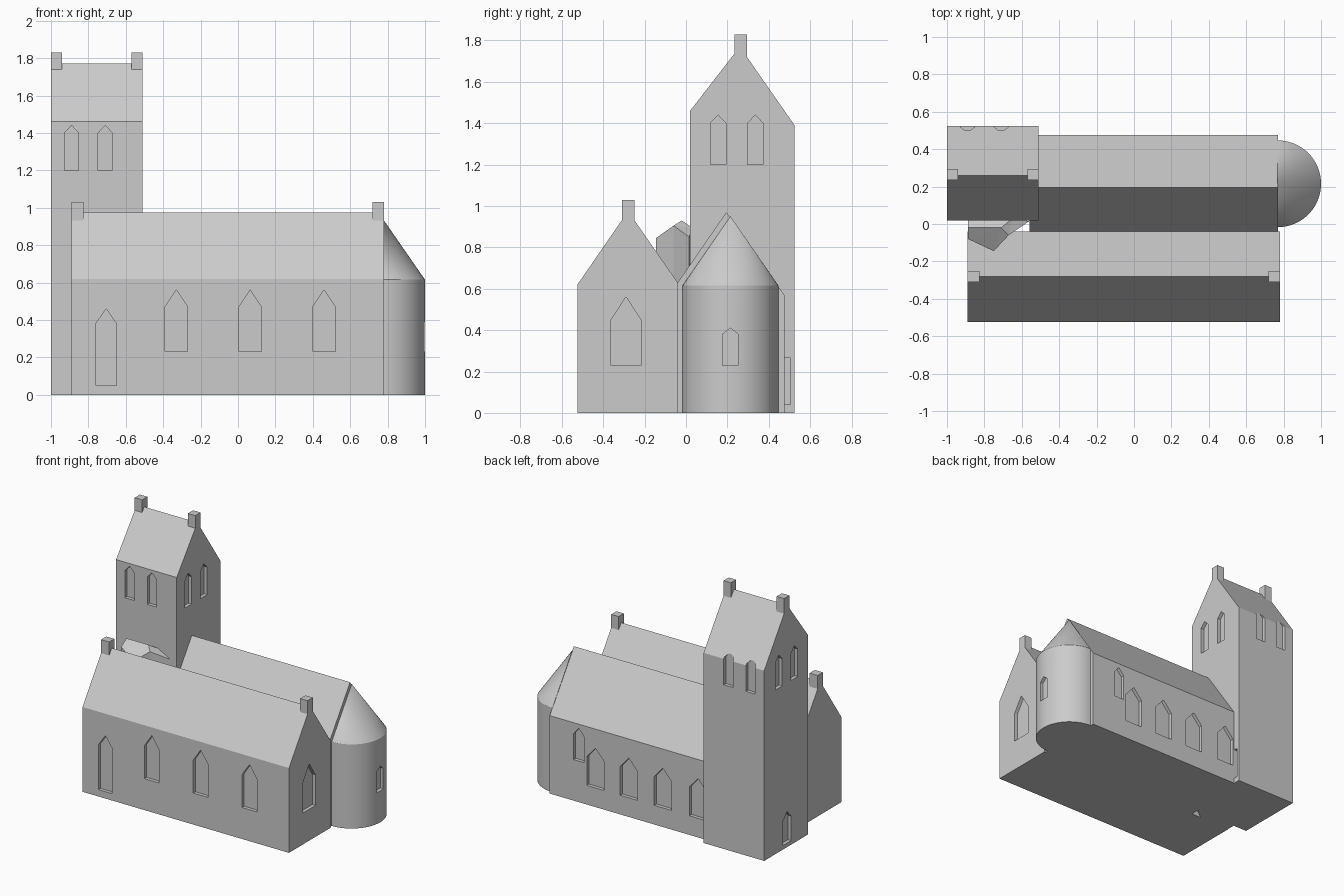
import bpy, bmesh, math
from mathutils import Vector

if "Cube" in bpy.data.objects:
    bpy.data.objects.remove(bpy.data.objects["Cube"])

stone = bpy.data.materials.new("grey stone")
stone.diffuse_color = (0.6, 0.6, 0.6, 1)
stone.use_nodes = True
stone.node_tree.nodes["Principled BSDF"].inputs["Base Color"].default_value = stone.diffuse_color


def finish(name, bm):
    bmesh.ops.recalc_face_normals(bm, faces=bm.faces)
    mesh = bpy.data.meshes.new(name)
    bm.to_mesh(mesh)
    bm.free()
    mesh.materials.append(stone)
    ob = bpy.data.objects.new(name, mesh)
    bpy.context.collection.objects.link(ob)
    return ob


def prism(bm, points, offset):
    """Solid made by sweeping a closed outline along offset."""
    a = [bm.verts.new(p) for p in points]
    b = [bm.verts.new(Vector(p) + Vector(offset)) for p in points]
    bm.faces.new(a)
    bm.faces.new(b[::-1])
    for i in range(len(a)):
        j = (i + 1) % len(a)
        bm.faces.new((a[i], b[i], b[j], a[j]))


def gabled(name, x0, x1, profile):
    bm = bmesh.new()
    prism(bm, [(x0, y, z) for y, z in profile], (x1 - x0, 0, 0))
    return finish(name, bm)


def box(name, x0, x1, y0, y1, z0, z1):
    bm = bmesh.new()
    prism(bm, [(x0, y0, z0), (x1, y0, z0), (x1, y1, z0), (x0, y1, z0)], (0, 0, z1 - z0))
    return finish(name, bm)


def cut_windows(ob, windows, depth=0.025):
    """Pointed recesses: (side, wall position, centre, width, sill, spring, top)."""
    bm = bmesh.new()
    for side, wall, c, w, z0, zs, z1 in windows:
        out = 1 if side in "NE" else -1
        start, run = wall - out * depth, out * (depth + 0.05)
        h = w / 2
        outline = [(c - h, z0), (c + h, z0), (c + h, zs), (c, z1), (c - h, zs)]
        if side in "NS":
            prism(bm, [(u, start, z) for u, z in outline], (0, run, 0))
        else:
            prism(bm, [(start, u, z) for u, z in outline], (run, 0, 0))
    cutter = finish("window_cutter", bm)
    cutter.hide_render = True
    mod = ob.modifiers.new("windows", 'BOOLEAN')
    mod.operation, mod.solver, mod.object = 'DIFFERENCE', 'EXACT', cutter
    bpy.context.view_layer.update()
    done = bpy.data.meshes.new_from_object(
        ob.evaluated_get(bpy.context.evaluated_depsgraph_get()))
    ob.modifiers.clear()
    ob.data = done
    bpy.data.objects.remove(cutter)


# South nave with door and windows
south = gabled("south_nave", -0.89, 0.78,
               [(-0.525, 0), (-0.04, 0), (-0.04, 0.63), (-0.28, 0.975), (-0.525, 0.62)])
cut_windows(south, [("S", -0.525, -0.705, 0.11, 0.05, 0.38, 0.46),
                    ("E", 0.78, -0.29, 0.145, 0.23, 0.45, 0.56)]
            + [("S", -0.525, x, 0.12, 0.23, 0.47, 0.56) for x in (-0.33, 0.065, 0.46)])

# North nave
north = gabled("north_nave", -0.56, 0.77,
               [(-0.04, 0), (0.475, 0), (0.475, 0.57), (0.195, 0.97), (-0.04, 0.63)])
cut_windows(north, [("N", 0.475, 0.535, 0.085, 0.30, 0.49, 0.54)]
            + [("N", 0.475, x, 0.14, 0.14, 0.35, 0.43) for x in (0.40, 0.13, -0.145, -0.43)])

# Tower with belfry windows on all sides and small doors
tower = gabled("tower", -1.0, -0.51,
               [(0.02, 0), (0.525, 0), (0.525, 1.39), (0.26, 1.77), (0.02, 1.46)])
belfry = [(s, p, c, 0.075, 1.2, 1.40, 1.44)
          for s, p, cs in (("S", 0.02, (-0.89, -0.71)), ("N", 0.525, (-0.89, -0.71)),
                           ("E", -0.51, (0.155, 0.335)), ("W", -1.0, (0.175, 0.355)))
          for c in cs]
cut_windows(tower, belfry + [("W", -1.0, 0.26, 0.09, 0.03, 0.21, 0.26),
                             ("E", -0.51, 0.465, 0.08, 0.04, 0.265, 0.27)])

# Gable pinnacles
for part, xs, y, z0, z1 in (("nave", ((-0.89, -0.825), (0.72, 0.78)), -0.28, 0.88, 1.03),
                            ("tower", ((-1.0, -0.94), (-0.57, -0.51)), 0.265, 1.66, 1.83)):
    for side, (x0, x1) in zip(("west", "east"), xs):
        box(f"{part}_{side}_pinnacle", x0, x1, y - 0.03, y + 0.03, z0, z1)

# Round apse with half-cone roof
bm = bmesh.new()
N, r, cx, cy = 40, 0.232, 0.768, 0.215
arc = [(cx + r * math.cos(t), cy + r * math.sin(t))
       for t in (-math.pi / 2 + math.pi * i / N for i in range(N + 1))]
low = [bm.verts.new((x, y, 0)) for x, y in arc]
top = [bm.verts.new((x, y, 0.615)) for x, y in arc]
apex = bm.verts.new((cx, cy, 0.95))
for i in range(N):
    bm.faces.new((low[i], low[i + 1], top[i + 1], top[i]))
    bm.faces.new((top[i], top[i + 1], apex))
bm.faces.new(low)
bm.faces.new((low[0], top[0], apex, top[-1], low[-1]))
apse = finish("apse", bm)
cut_windows(apse, [("E", 1.0, 0.215, 0.075, 0.23, 0.38, 0.41)])
bpy.context.view_layer.objects.active = apse
apse.select_set(True)
bpy.ops.object.shade_smooth_by_angle(angle=math.radians(25))

# Link block between tower and south nave, with a bent ridge
bm = bmesh.new()
A, B, P, C, R, W, D, E = tops = [bm.verts.new(v) for v in (
    (-0.888, -0.08, 0.89), (-0.75, -0.145, 0.845), (-0.67, -0.06, 0.905), (-0.56, 0.015, 0.85),
    (-0.71, -0.02, 0.93), (-0.888, -0.02, 0.93), (-0.888, 0.03, 0.895), (-0.65, 0.03, 0.895))]
for f in ((A, B, R), (A, R, W), (B, P, R), (P, C, E), (P, E, R), (W, R, E, D)):
    bm.faces.new(f)
rim = [A, B, P, C, E, D, W]
base = [bm.verts.new((v.co.x, v.co.y, 0)) for v in rim]
for i in range(len(rim)):
    j = (i + 1) % len(rim)
    bm.faces.new((rim[i], base[i], base[j], rim[j]))
bm.faces.new(base)
finish("link_block", bm)
